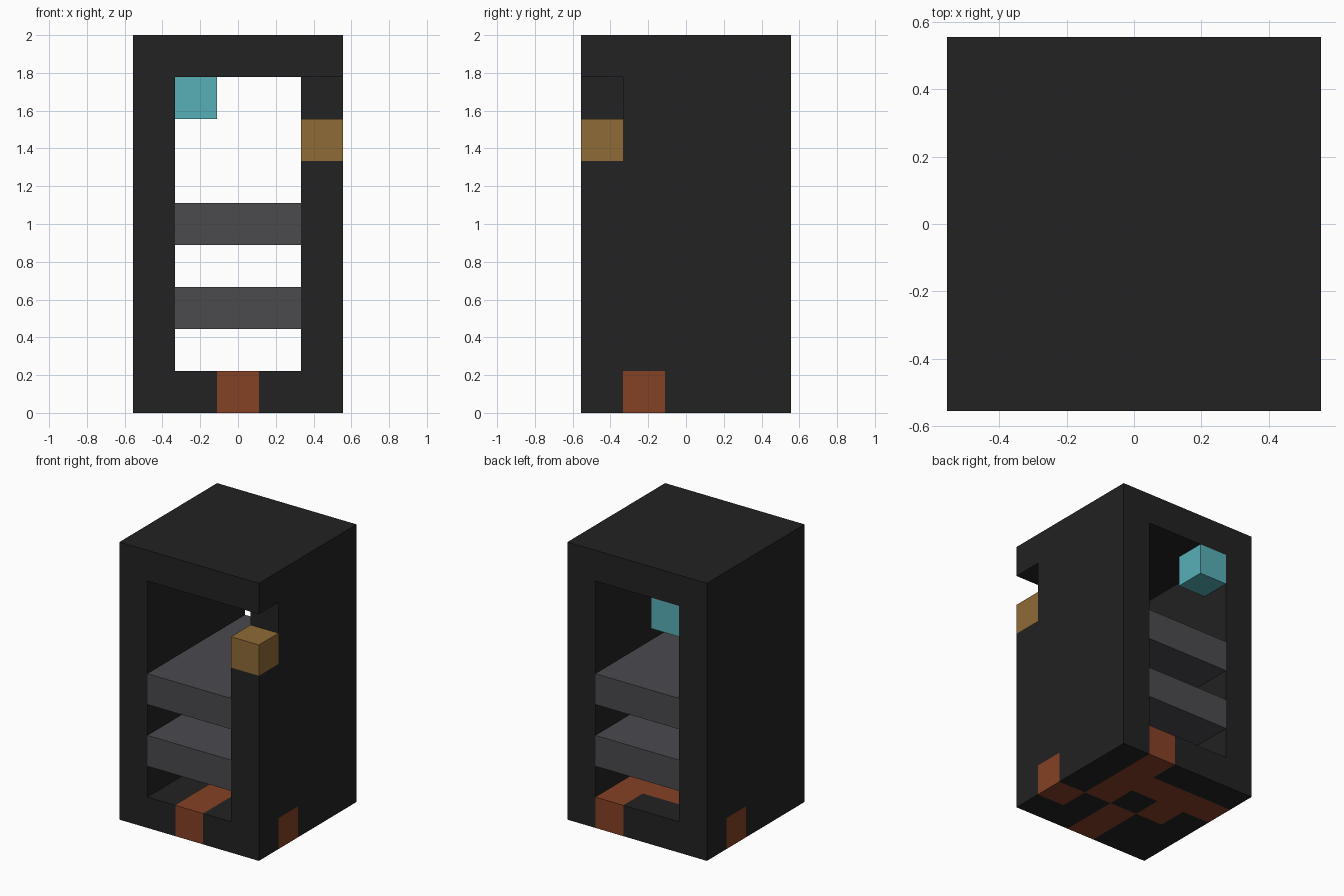
import bpy
import bmesh
from mathutils import Vector

if "Cube" in bpy.data.objects:
    bpy.data.objects.remove(bpy.data.objects["Cube"], do_unlink=True)

U = 2 / 9                               # one block; the cabinet is 5 x 5 x 9
ORIGIN = Vector((-2.5, -2.5, 0))


def material(name, r, g, b):
    mat = bpy.data.materials.new(name)
    mat.use_nodes = True
    mat.diffuse_color = (r, g, b, 1)
    bsdf = next(n for n in mat.node_tree.nodes if n.type == 'BSDF_PRINCIPLED')
    bsdf.inputs["Base Color"].default_value = (r, g, b, 1)
    return mat


black = material("black", 0.016, 0.016, 0.016)
grey = material("slate grey", 0.069, 0.067, 0.076)
gold = material("gold brown", 0.275, 0.147, 0.037)
rust = material("rust orange", 0.235, 0.053, 0.018)
teal = material("teal", 0.095, 0.429, 0.474)


def finish(name, bm, *mats):
    mesh = bpy.data.meshes.new(name)
    bm.to_mesh(mesh)
    bm.free()
    for mat in mats:
        mesh.materials.append(mat)
    obj = bpy.data.objects.new(name, mesh)
    bpy.context.collection.objects.link(obj)
    return obj


def wall(name, x, profile, mat):
    """Side panel one block thick, from a (y, z) outline in block units."""
    bm = bmesh.new()
    ends = [[bm.verts.new((Vector((x + dx, y, z)) + ORIGIN) * U)
             for y, z in profile] for dx in (0, 1)]
    for ring in ends:
        bm.faces.new(ring)
    n = len(profile)
    for i in range(n):
        j = (i + 1) % n
        bm.faces.new((ends[0][i], ends[0][j], ends[1][j], ends[1][i]))
    bmesh.ops.recalc_face_normals(bm, faces=bm.faces)
    return finish(name, bm, mat)


def block(name, low, high, mat):
    """Box between two corners in block units."""
    low, high = Vector(low), Vector(high)
    bm = bmesh.new()
    bmesh.ops.create_cube(bm, size=1)
    for v in bm.verts:
        v.co = ((low + high) / 2 + v.co * (high - low) + ORIGIN) * U
    return finish(name, bm, mat)


# Floor with an inlaid path, rows listed from back to front
PATH = ("...#.",
        "####.",
        ".#.#.",
        "..#.#",
        "..#..")
bm = bmesh.new()
bmesh.ops.create_grid(bm, x_segments=5, y_segments=5, size=2.5 * U)
for v in bm.verts:
    v.co.z = U
for f in bm.faces:
    cell = f.calc_center_median() / U - ORIGIN
    f.material_index = int(PATH[4 - int(cell.y)][int(cell.x)] == "#")
floor = finish("floor", bm, black, rust)
solid = floor.modifiers.new("thickness", 'SOLIDIFY')
solid.thickness = U
solid.offset = -1

# Outer case, with a corner notch in one side
wall("right_wall", 0, [(0, 1), (5, 1), (5, 8), (0, 8)], black)
wall("left_wall", 4, [(0, 1), (5, 1), (5, 8), (1, 8), (1, 6), (0, 6)], black)
block("roof", (0, 0, 8), (5, 5, 9), black)

# Shelves running through the whole depth
for name, z in (("lower_shelf", 2), ("upper_shelf", 4)):
    block(name, (1, 0, z), (4, 5, z + 1), grey)

# Small fittings
block("side_handle", (4, 0, 6), (5, 1, 7), gold)
block("hanging_lamp", (1, 4, 7), (2, 5, 8), teal)
